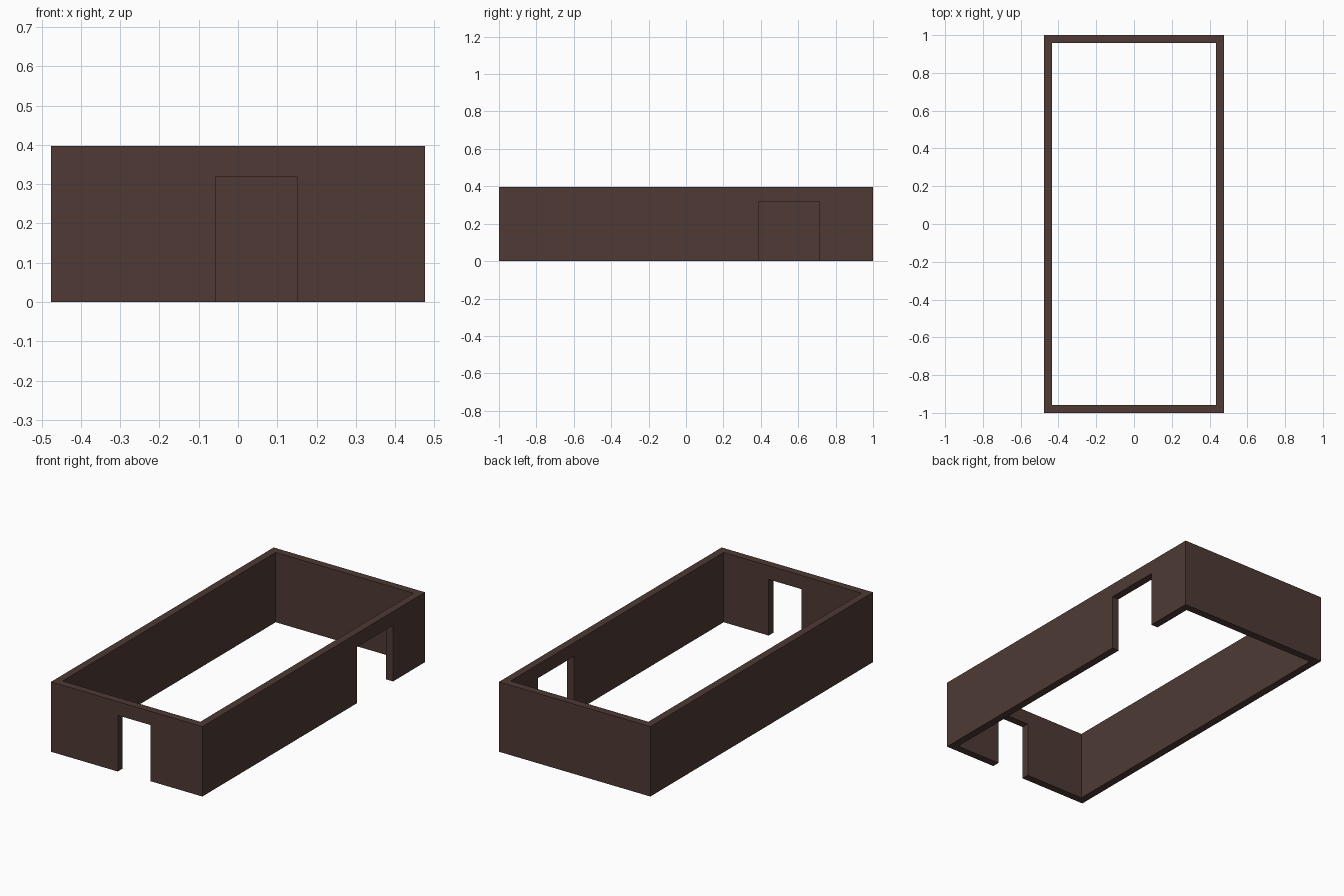
import bpy

if "Cube" in bpy.data.objects:
    bpy.data.objects.remove(bpy.data.objects["Cube"])

HALF_X, HALF_Y, HEIGHT, WALL = 0.476, 1.0, 0.397, 0.043
DOOR_TOP = 0.319

brown = bpy.data.materials.new("dark_brown")
brown.diffuse_color = (0.0762, 0.0423, 0.0343, 1)
brown.use_nodes = True
brown.node_tree.nodes["Principled BSDF"].inputs["Base Color"].default_value = brown.diffuse_color


def box(name, x0, x1, y0, y1, z0, z1):
    """Axis-aligned box given by its limits."""
    bpy.ops.mesh.primitive_cube_add(
        size=1, location=((x0 + x1) / 2, (y0 + y1) / 2, (z0 + z1) / 2))
    ob = bpy.context.object
    ob.name = name
    ob.scale = (x1 - x0, y1 - y0, z1 - z0)
    bpy.ops.object.transform_apply(location=True, rotation=False, scale=True)
    ob.data.materials.append(brown)
    return ob


# Outer block that becomes the wall ring
walls = box("walls", -HALF_X, HALF_X, -HALF_Y, HALF_Y, 0, HEIGHT)

# Room interior, front doorway and right-hand doorway
ix, iy = HALF_X - WALL, HALF_Y - WALL
cutters = [
    box("room_cutter", -ix, ix, -iy, iy, -0.1, HEIGHT + 0.1),
    box("front_door_cutter", -0.056, 0.15, -HALF_Y - 0.1, -iy + 0.1, -0.1, DOOR_TOP),
    box("side_door_cutter", ix - 0.1, HALF_X + 0.1, 0.387, 0.713, -0.1, DOOR_TOP),
]
for cutter in cutters:
    cutter.hide_render = True
    mod = walls.modifiers.new(cutter.name, 'BOOLEAN')
    mod.operation = 'DIFFERENCE'
    mod.solver = 'EXACT'
    mod.object = cutter

# Apply the cuts and remove the helpers
bpy.context.view_layer.objects.active = walls
for mod in list(walls.modifiers):
    bpy.ops.object.modifier_apply(modifier=mod.name)
for cutter in cutters:
    bpy.data.objects.remove(cutter)
